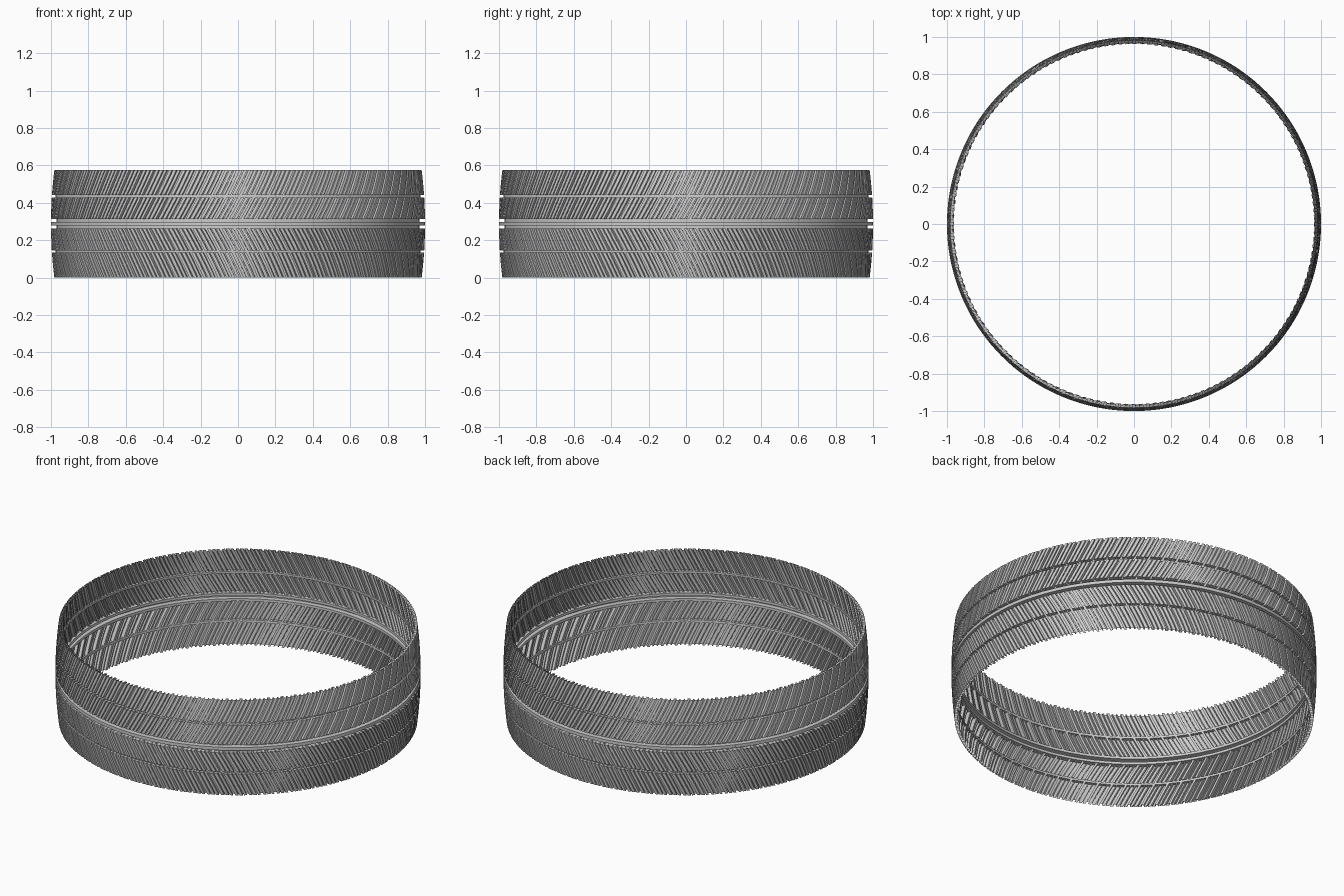
import bpy, bmesh, math

if "Cube" in bpy.data.objects:
    bpy.data.objects.remove(bpy.data.objects["Cube"])

H, MID = 0.575, 0.2875
N = 80                      # tread pitches round the ring
PITCH = 2 * math.pi / N


def crown(z):
    return 1.0 - 0.018 * (abs(z - MID) / MID) ** 2


def slant(z):
    t = abs(z - MID) / MID
    return 0.15 * (1.15 * t - 0.15 * t * t)


# bands across the width, from the centre outwards: (start, end, kind, steps)
bands = [(0.0, 0.0095, 'rib', 1), (0.0095, 0.025, 'centre_groove', 1),
         (0.025, 0.141, 'block', 3), (0.141, 0.154, 'side_groove', 1),
         (0.154, MID, 'shoulder', 4)]

# one pitch: (start, end, depth in block row, depth in shoulder row)
cells = [(0.00, 0.18, 0.024, 0.020), (0.18, 0.40, 0, 0),
         (0.40, 0.48, 0.014, 0.016), (0.48, 0.72, 0, 0),
         (0.72, 0.80, 0.018, 0.016), (0.80, 1.00, 0, 0)]


def depth(kind, cell):
    if kind == 'rib':
        return 0.0
    if kind == 'centre_groove':
        return 0.03
    if kind == 'side_groove':
        return 0.02
    return cell[2] if kind == 'block' else cell[3]


def tread_half(name, side):
    bm = bmesh.new()
    phase = 0.0 if side > 0 else 0.5
    rows = []
    for a, b, kind, n in bands:
        for i in range(n):
            rows.append((MID + side * (a + (b - a) * i / n),
                         MID + side * (a + (b - a) * (i + 1) / n), kind))

    def p(u, z, d):
        ang = (u + phase) * PITCH + slant(z)
        r = crown(z) - d
        return bm.verts.new((r * math.cos(ang), r * math.sin(ang), z))

    def quad(*pts):
        bm.faces.new([p(*q) for q in pts])

    for k in range(N):
        for ci, c in enumerate(cells):
            u0, u1 = k + c[0], k + c[1]
            nxt = cells[(ci + 1) % len(cells)]
            for ri, (z0, z1, kind) in enumerate(rows):
                d = depth(kind, c)
                # tread face or groove floor
                quad((u0, z0, d), (u1, z0, d), (u1, z1, d), (u0, z1, d))
                # wall to the next cell round the ring
                e = depth(kind, nxt)
                if e != d:
                    quad((u1, z0, d), (u1, z0, e), (u1, z1, e), (u1, z1, d))
                # wall to the next row across the width
                if ri + 1 < len(rows):
                    e = depth(rows[ri + 1][2], c)
                    if e != d:
                        quad((u0, z1, d), (u1, z1, d), (u1, z1, e), (u0, z1, e))
    bmesh.ops.remove_doubles(bm, verts=bm.verts, dist=1e-5)
    bmesh.ops.recalc_face_normals(bm, faces=bm.faces)
    me = bpy.data.meshes.new(name)
    bm.to_mesh(me)
    bm.free()
    ob = bpy.data.objects.new(name, me)
    bpy.context.collection.objects.link(ob)


tread_half("tread_upper_half", 1)
tread_half("tread_lower_half", -1)
